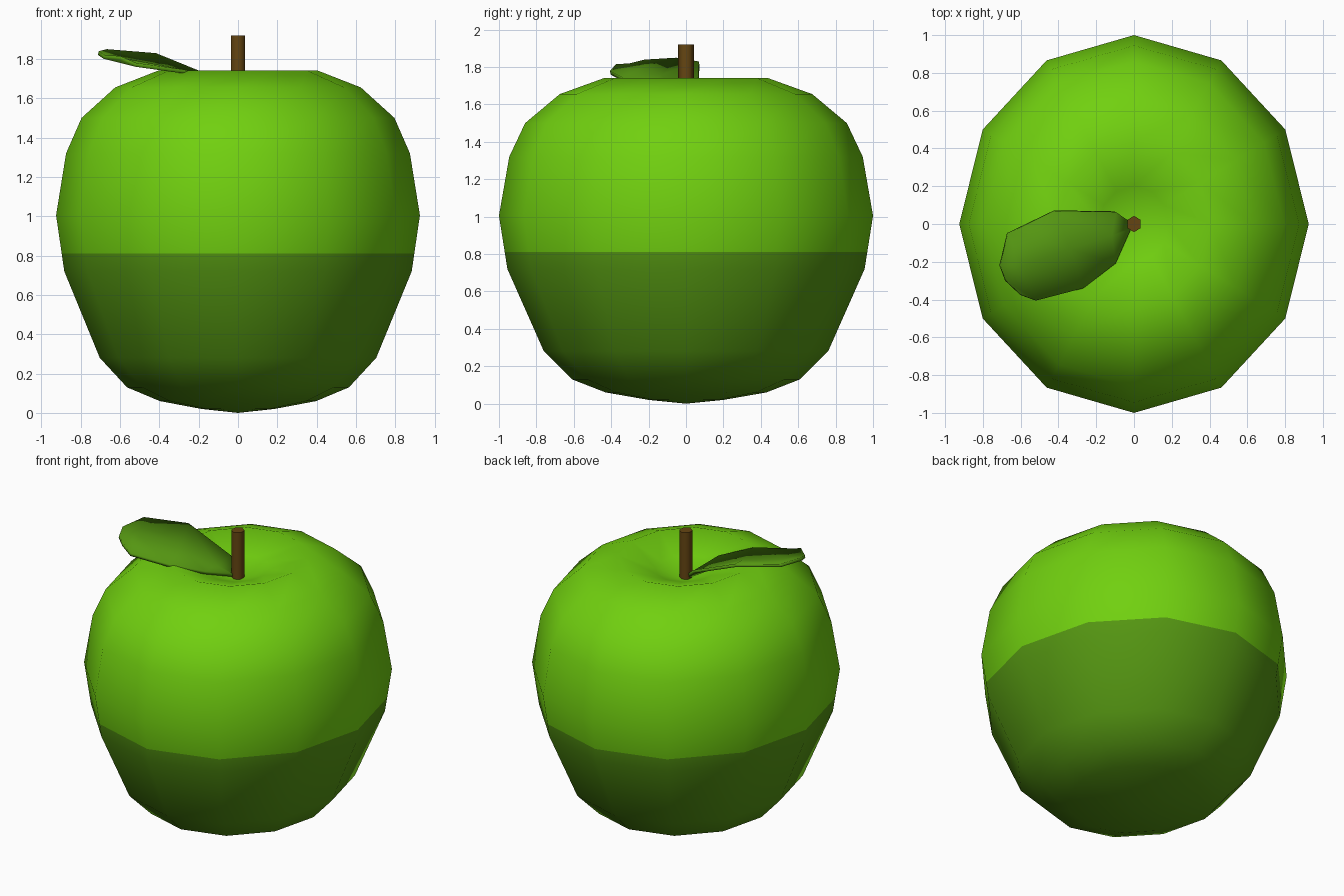
import bpy, bmesh, math

if "Cube" in bpy.data.objects:
    bpy.data.objects.remove(bpy.data.objects["Cube"])


def material(name, rgb):
    m = bpy.data.materials.new(name)
    m.diffuse_color = (*rgb, 1)
    m.use_nodes = True
    m.node_tree.nodes["Principled BSDF"].inputs["Base Color"].default_value = m.diffuse_color
    return m


bright = material("bright_green", (0.165, 0.63, 0.005))
dark = material("deep_green", (0.09, 0.305, 0.006))
brown = material("stem_brown", (0.13, 0.06, 0.006))


def finish(name, bm, mats, smooth_angle):
    bmesh.ops.recalc_face_normals(bm, faces=bm.faces)
    me = bpy.data.meshes.new(name)
    bm.to_mesh(me)
    bm.free()
    for m in mats:
        me.materials.append(m)
    ob = bpy.data.objects.new(name, me)
    bpy.context.collection.objects.link(ob)
    bpy.ops.object.select_all(action='DESELECT')
    ob.select_set(True)
    bpy.context.view_layer.objects.active = ob
    bpy.ops.object.shade_smooth_by_angle(angle=math.radians(smooth_angle))
    return ob


def lathe(profile, sides, x_scale, start=0.0):
    """Rings of (radius, z); the ends close on a point when radius is 0."""
    bm = bmesh.new()
    rings = []
    for r, z in profile:
        if r == 0:
            rings.append([bm.verts.new((0, 0, z))] * sides)
        else:
            angles = [start + 2 * math.pi * i / sides for i in range(sides)]
            rings.append([bm.verts.new((x_scale * r * math.cos(a), r * math.sin(a), z))
                          for a in angles])
    for lo, hi in zip(rings, rings[1:]):
        for i in range(sides):
            j = (i + 1) % sides
            quad = dict.fromkeys((lo[i], lo[j], hi[j], hi[i]))
            bm.faces.new(list(quad))
    return bm


# Fruit body: twelve-sided lathe, darker below the colour line
SPLIT = 0.81
body = lathe([(0, 0.0), (0.2, 0.02), (0.43, 0.06), (0.61, 0.13), (0.76, 0.28),
              (0.955, 0.72), (1.0, 1.005), (0.945, 1.32), (0.86, 1.5),
              (0.675, 1.655), (0.44, 1.74), (0.2, 1.66), (0, 1.59)], 12, 0.925)
bmesh.ops.bisect_plane(body, geom=body.verts[:] + body.edges[:] + body.faces[:],
                       plane_co=(0, 0, SPLIT), plane_no=(0, 0, 1))
for f in body.faces:
    f.material_index = 1 if f.calc_center_median().z < SPLIT else 0
finish("fruit_body", body, [bright, dark], 80)

# Stem: six-sided peg rising from the dimple
stem = lathe([(0, 1.57), (0.042, 1.57), (0.043, 1.92), (0, 1.92)], 6, 0.95, math.pi / 2)
finish("stem", stem, [brown], 65)

# Leaf: rows of near edge, midrib, far edge from base to tip
rows = [
    [(-0.02, -0.03, 1.62), (-0.02, -0.01, 1.61), (-0.02, 0.01, 1.62)],
    [(-0.10, -0.21, 1.685), (-0.12, -0.06, 1.665), (-0.10, 0.065, 1.69)],
    [(-0.27, -0.34, 1.735), (-0.34, -0.13, 1.75), (-0.42, 0.07, 1.82)],
    [(-0.52, -0.405, 1.77), (-0.59, -0.22, 1.795), (-0.67, -0.05, 1.84)],
    [(-0.60, -0.375, 1.805), (-0.68, -0.30, 1.81), (-0.71, -0.22, 1.83)],
]
bm = bmesh.new()
grid = [[bm.verts.new(p) for p in row] for row in rows]
for a, b in zip(grid, grid[1:]):
    for i in range(2):
        bm.faces.new((a[i], a[i + 1], b[i + 1], b[i]))
leaf = finish("leaf", bm, [dark], 60)
solid = leaf.modifiers.new("thickness", 'SOLIDIFY')
solid.thickness = 0.02
solid.offset = 0
